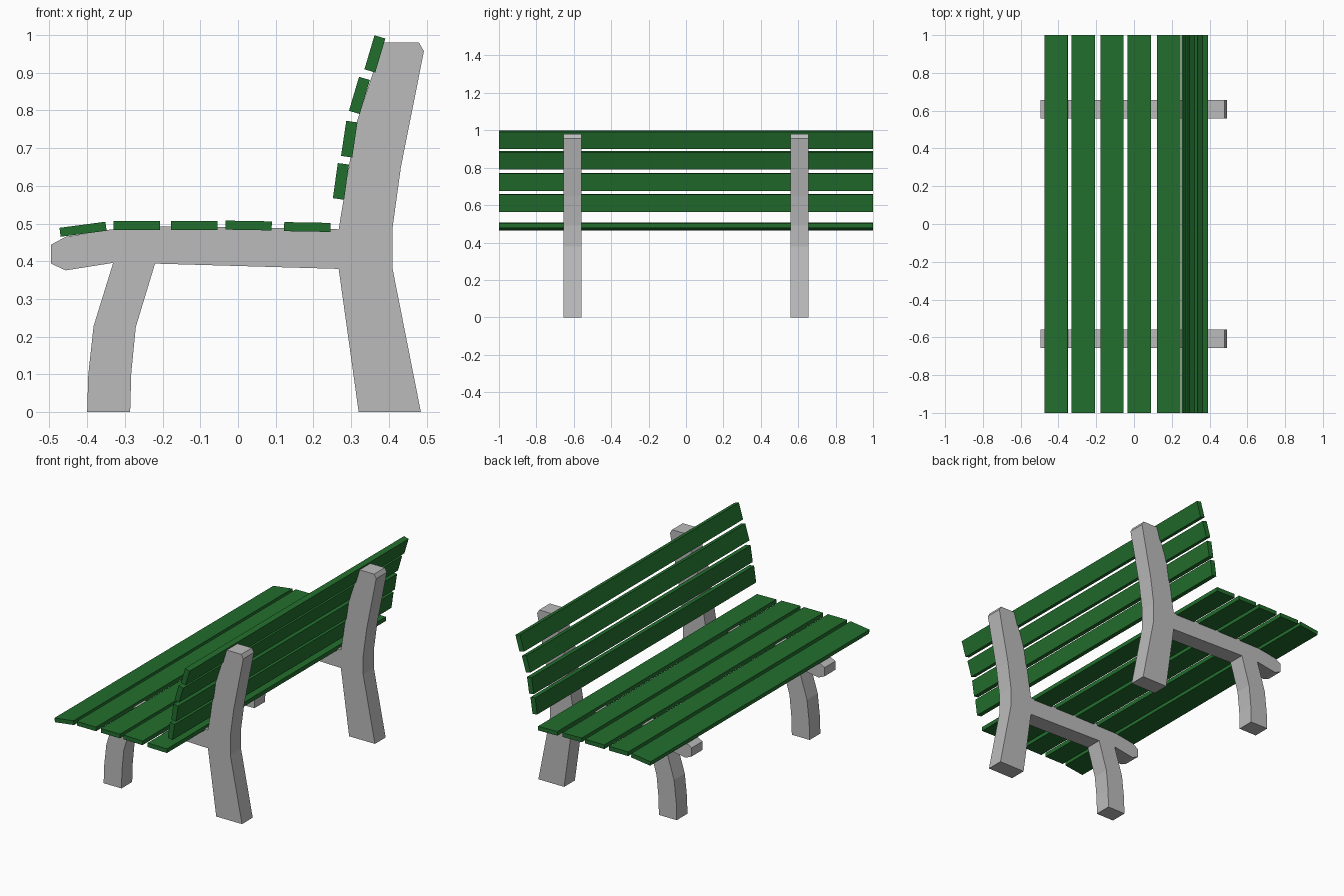
import bpy, bmesh
from math import radians
from mathutils import Matrix

cube = bpy.data.objects.get("Cube")
if cube:
    bpy.data.objects.remove(cube)


def material(name, rgb):
    mat = bpy.data.materials.new(name)
    mat.use_nodes = True
    mat.diffuse_color = (*rgb, 1)
    bsdf = mat.node_tree.nodes["Principled BSDF"]
    bsdf.inputs["Base Color"].default_value = (*rgb, 1)
    bsdf.inputs["Roughness"].default_value = 0.7
    return mat


GREEN = material("green painted wood", (0.016, 0.156, 0.026))
GREY = material("grey concrete", (0.5, 0.5, 0.5))


def add_object(name, bm, mat):
    bmesh.ops.recalc_face_normals(bm, faces=bm.faces)
    mesh = bpy.data.meshes.new(name)
    bm.to_mesh(mesh)
    bm.free()
    mesh.materials.append(mat)
    obj = bpy.data.objects.new(name, mesh)
    bpy.context.collection.objects.link(obj)
    return obj


def slat(name, x, z, width, height, tilt):
    """Full-length board, tilted about the y axis."""
    bm = bmesh.new()
    bmesh.ops.create_cube(bm, size=1)
    bmesh.ops.scale(bm, vec=(width, 2, height), verts=bm.verts)
    obj = add_object(name, bm, GREEN)
    obj.matrix_world = (Matrix.Translation((x, 0, z))
                        @ Matrix.Rotation(radians(tilt), 4, 'Y'))


def support(name, outline, y, thickness):
    """Side outline in x and z, extruded along y."""
    bm = bmesh.new()
    face = bm.faces.new([bm.verts.new((x, y - thickness / 2, z)) for x, z in outline])
    grown = bmesh.ops.extrude_face_region(bm, geom=[face])
    verts = [v for v in grown["geom"] if isinstance(v, bmesh.types.BMVert)]
    bmesh.ops.translate(bm, vec=(0, thickness, 0), verts=verts)
    add_object(name, bm, GREY)


# Supports: rear leg and backrest, seat beam, front leg in one outline
rear = [(0.32, 0), (0.485, 0), (0.41, 0.38), (0.41, 0.49), (0.432, 0.65),
        (0.493, 0.957), (0.48, 0.98), (0.384, 0.98), (0.312, 0.76), (0.267, 0.485)]
seat_beam = [(0.02, 0.49), (-0.2, 0.493), (-0.34, 0.484), (-0.457, 0.465),
             (-0.496, 0.444), (-0.496, 0.394), (-0.457, 0.376), (-0.331, 0.396)]
front_leg = [(-0.383, 0.228), (-0.397, 0.1), (-0.4, 0), (-0.286, 0),
             (-0.283, 0.105), (-0.271, 0.226), (-0.22, 0.394), (0.267, 0.38)]
for side, y in (("front", -0.607), ("back", 0.607)):
    support(f"{side}_support", rear + seat_beam + front_leg, y, 0.098)

# Seat slats
seat = [(-0.411, 0.485, -7.5), (-0.269, 0.495, 0), (-0.116, 0.495, 0),
        (0.028, 0.495, 1), (0.184, 0.491, 1)]
for i, (x, z, tilt) in enumerate(seat, 1):
    slat(f"seat_slat_{i}", x, z, 0.123, 0.024, tilt)

# Backrest slats
back = [(0.273, 0.612, 8), (0.295, 0.724, 8.5), (0.322, 0.84, 16.5), (0.363, 0.95, 16.5)]
for i, (x, z, tilt) in enumerate(back, 1):
    slat(f"back_slat_{i}", x, z, 0.03, 0.094, tilt)
